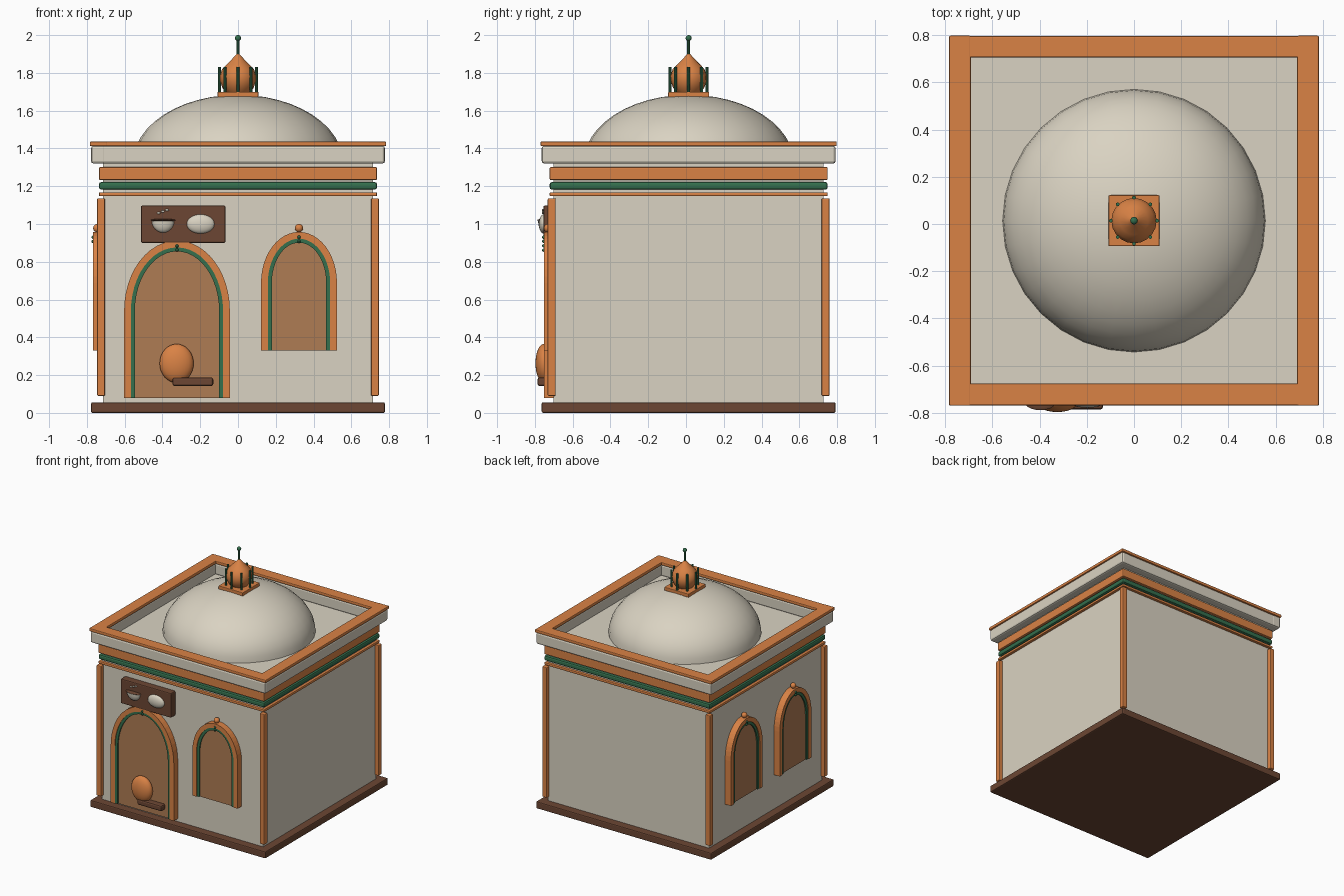
import bpy, bmesh, math
from mathutils import Matrix, Vector

if "Cube" in bpy.data.objects:
    bpy.data.objects.remove(bpy.data.objects["Cube"])

CY = 0.014          # building centre in y (front ornaments stick out)
HALF = 0.715        # wall half width
FRONT = CY - HALF   # front wall plane


def mat(name, rgb):
    m = bpy.data.materials.new(name)
    m.diffuse_color = (*rgb, 1)
    m.use_nodes = True
    m.node_tree.nodes["Principled BSDF"].inputs["Base Color"].default_value = m.diffuse_color
    return m


WHITE = mat("plaster", (0.70, 0.65, 0.54))
ORANGE = mat("terracotta", (0.70, 0.225, 0.06))
GREEN = mat("green", (0.035, 0.16, 0.075))
BROWN = mat("dark_brown", (0.15, 0.062, 0.033))
TAN = mat("door_tan", (0.43, 0.20, 0.088))


def finish(bm, name, m, smooth=False, mtx=None):
    bmesh.ops.recalc_face_normals(bm, faces=bm.faces)
    if mtx:
        bm.transform(mtx)
    me = bpy.data.meshes.new(name)
    bm.to_mesh(me)
    bm.free()
    me.materials.append(m)
    ob = bpy.data.objects.new(name, me)
    bpy.context.collection.objects.link(ob)
    if smooth:
        bpy.context.view_layer.objects.active = ob
        ob.select_set(True)
        bpy.ops.object.shade_smooth_by_angle(angle=math.radians(40))
        ob.select_set(False)
    return ob


def box(name, x, y, z, m, bevel=0.006):
    """Box from (min, max) ranges, with rounded edges."""
    bm = bmesh.new()
    bmesh.ops.create_cube(bm, size=1)
    for v in bm.verts:
        v.co = [r[0] + (c + 0.5) * (r[1] - r[0]) for c, r in zip(v.co, (x, y, z))]
    ob = finish(bm, name, m)
    if bevel:
        b = ob.modifiers.new("bevel", 'BEVEL')
        b.width, b.segments = bevel, 2
    return ob


def slab(name, h, z0, z1, m, bevel=0.006):
    return box(name, (-h, h), (CY - h, CY + h), (z0, z1), m, bevel)


def square_ring(name, ho, hi, z0, z1, m, bevel):
    for s, side in ((-1, "left"), (1, "right")):
        box(f"{name}_{side}", sorted((s * hi, s * ho)), (CY - ho, CY + ho), (z0, z1), m, bevel)
    for s, side in ((-1, "front"), (1, "back")):
        box(f"{name}_{side}", (-ho + 0.005, ho - 0.005),
            sorted((CY + s * hi, CY + s * (ho - 0.001))), (z0, z1 - 0.001), m, bevel)


def ball(name, loc, r, m, seg=16, rings=10, half=0, mtx=None):
    """Ellipsoid; half=1 keeps the top, half=-1 the bottom."""
    bm = bmesh.new()
    bmesh.ops.create_uvsphere(bm, u_segments=seg, v_segments=rings, radius=1)
    if half:
        bmesh.ops.bisect_plane(bm, geom=bm.verts[:] + bm.edges[:] + bm.faces[:],
                               plane_co=(0, 0, 0), plane_no=(0, 0, half), clear_inner=True)
        bmesh.ops.holes_fill(bm, edges=[e for e in bm.edges if e.is_boundary])
    for v in bm.verts:
        v.co = Vector([c * k for c, k in zip(v.co, r)]) + Vector(loc)
    return finish(bm, name, m, True, mtx)


def lathe(name, profile, m, loc, seg=20):
    bm = bmesh.new()
    vs = [bm.verts.new((r, 0, z)) for r, z in profile]
    es = [bm.edges.new(p) for p in zip(vs, vs[1:])]
    bmesh.ops.spin(bm, geom=vs + es, cent=(0, 0, 0), axis=(0, 0, 1),
                   angle=2 * math.pi, steps=seg, use_duplicate=False)
    bmesh.ops.remove_doubles(bm, verts=bm.verts, dist=1e-4)
    return finish(bm, name, m, True, Matrix.Translation(loc))


def arch_path(w, z0, zs, rise, n=24):
    arc = [(w * math.cos(math.pi * i / n), zs + rise * math.sin(math.pi * i / n))
           for i in range(n + 1)]
    return [(w, z0)] + arc + [(-w, z0)]


def extrude(bm, faces, depth):
    r = bmesh.ops.extrude_face_region(bm, geom=faces)
    for v in r["geom"]:
        if isinstance(v, bmesh.types.BMVert):
            v.co.y -= depth


def arch_band(name, outer, inner, depth, m, mtx):
    bm = bmesh.new()
    a = [bm.verts.new((u, 0, z)) for u, z in outer]
    b = [bm.verts.new((u, 0, z)) for u, z in inner]
    fs = [bm.faces.new((a[i], a[i + 1], b[i + 1], b[i])) for i in range(len(a) - 1)]
    extrude(bm, fs, depth)
    finish(bm, name, m, False, mtx)


def arch_opening(name, w, z0, zs, rise, mtx):
    """Orange arch frame, green inner strip, tan panel, small finial balls."""
    p = [arch_path(w - o, z0, zs, rise - o) for o in (0, 0.036, 0.057)]
    arch_band(name + "_frame", p[0], p[1], 0.052, ORANGE, mtx)
    arch_band(name + "_green_strip", p[1], p[2], 0.046, GREEN, mtx)
    bm = bmesh.new()
    extrude(bm, [bm.faces.new([bm.verts.new((u, 0, z)) for u, z in p[2]])], 0.036)
    finish(bm, name + "_panel", TAN, False, mtx)
    top = zs + rise
    ball(name + "_finial", (0, -0.03, top + 0.02), (0.022,) * 3, ORANGE, mtx=mtx)
    for k, dz in enumerate((0.028, 0.05)):
        ball(f"{name}_bead_{k}", (0, -0.052, top - dz), (0.009,) * 3, GREEN, 8, 6, mtx=mtx)


# base, walls and horizontal bands
slab("base", 0.778, 0, 0.056, BROWN, 0.008)
slab("walls", HALF, 0.05, 1.325, WHITE, 0)
slab("thin_orange_band", 0.736, 1.147, 1.168, ORANGE)
slab("green_band", 0.736, 1.182, 1.222, GREEN, 0.012)
slab("wide_orange_band", 0.736, 1.233, 1.301, ORANGE)
square_ring("parapet", 0.778, 0.70, 1.320, 1.414, WHITE, 0.013)
square_ring("parapet_cap", 0.784, 0.691, 1.412, 1.437, ORANGE, 0.006)

# corner posts
for sx in (-1, 1):
    for sy in (-1, 1):
        cx, cy = sx * 0.725, CY + sy * 0.725
        box("corner_post", (cx - 0.021, cx + 0.021), (cy - 0.021, cy + 0.021), (0.09, 1.136), ORANGE)

# dome and its finial
ball("dome", (0, CY, 1.322), (0.557, 0.557, 0.362), WHITE, 32, 24, half=1)
box("finial_plate", (-0.108, 0.108), (CY - 0.108, CY + 0.108), (1.672, 1.700), ORANGE, 0.004)
lathe("finial_bulb", [(0, 1.69), (0.06, 1.695), (0.082, 1.72), (0.095, 1.755), (0.096, 1.785),
                      (0.084, 1.82), (0.06, 1.845), (0.03, 1.875), (0.008, 1.90), (0, 1.90)],
      ORANGE, (0, CY, 0))
for k in range(8):
    a = k * math.pi / 4
    lathe("finial_rod", [(0, 1.69), (0.008, 1.69), (0.008, 1.832), (0, 1.832)], GREEN,
          (0.098 * math.cos(a), CY + 0.098 * math.sin(a), 0), 8)
lathe("spire_rod", [(0, 1.88), (0.008, 1.88), (0.008, 1.98), (0, 1.98)], GREEN, (0, CY, 0), 8)
ball("spire_ball", (0, CY, 1.984), (0.016,) * 3, GREEN)

# door, front window and two windows on the left wall
arch_opening("door", 0.28, 0.08, 0.54, 0.372, Matrix.Translation((-0.323, FRONT, 0)))
arch_opening("front_window", 0.201, 0.33, 0.688, 0.27, Matrix.Translation((0.323, FRONT, 0)))
for s in (-1, 1):
    arch_opening("side_window", 0.201, 0.33, 0.688, 0.27,
                 Matrix.Translation((-HALF, CY + s * 0.31, 0)) @ Matrix.Rotation(-math.pi / 2, 4, 'Z'))

# sign board with bowl, steam and egg
box("sign_board", (-0.514, -0.066), (FRONT - 0.054, FRONT + 0.01), (0.90, 1.098), BROWN, 0.008)
ball("bowl", (-0.397, FRONT - 0.052, 1.017), (0.06, 0.03, 0.063), WHITE, 20, 12, half=-1)
ball("bowl_rim", (-0.397, FRONT - 0.052, 1.021), (0.068, 0.036, 0.006), BROWN, 20, 8)
for k in range(3):
    ball("steam", (-0.42 + 0.022 * k, FRONT - 0.056, 1.058 + 0.008 * k), (0.01, 0.006, 0.006), WHITE, 8, 6)
ball("egg", (-0.198, FRONT - 0.052, 1.0), (0.074, 0.026, 0.051), WHITE, 24, 14)

# oval ornament and bar on the door
ball("oval_ornament", (-0.325, -0.752, 0.262), (0.09, 0.045, 0.103), ORANGE, 24, 16)
box("ornament_bar", (-0.347, -0.131), (-0.786, -0.73), (0.142, 0.188), BROWN, 0.012)
